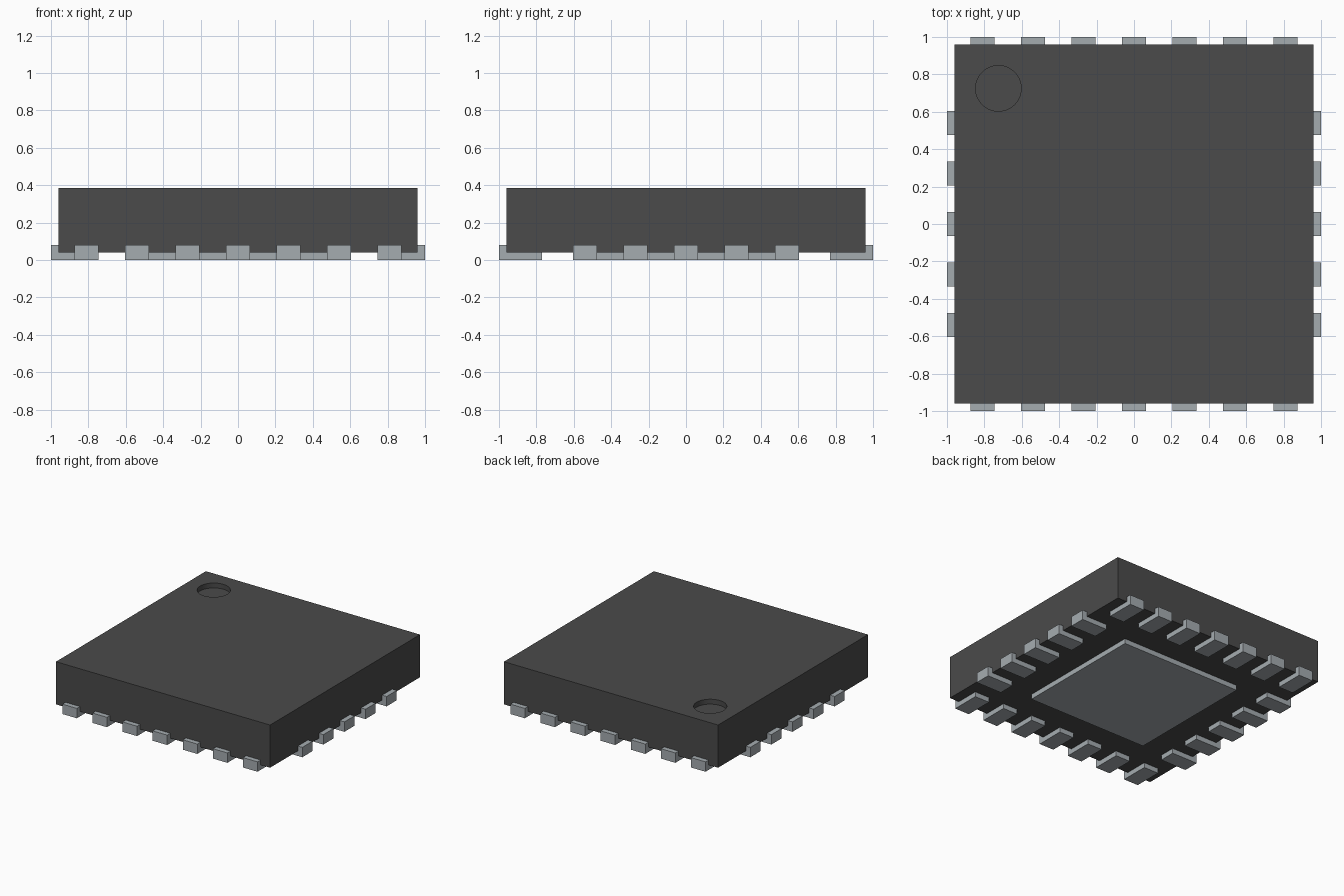
import bpy, bmesh, math
from mathutils import Matrix, Vector

cube = bpy.data.objects.get("Cube")
if cube:
    bpy.data.objects.remove(cube, do_unlink=True)


def material(name, rgb):
    mat = bpy.data.materials.new(name)
    mat.use_nodes = True
    mat.diffuse_color = (*rgb, 1)
    mat.node_tree.nodes["Principled BSDF"].inputs["Base Color"].default_value = (*rgb, 1)
    return mat


def finish(name, bm, mat):
    mesh = bpy.data.meshes.new(name)
    bm.to_mesh(mesh)
    bm.free()
    mesh.materials.append(mat)
    obj = bpy.data.objects.new(name, mesh)
    bpy.context.collection.objects.link(obj)
    return obj


def box(name, low, high, mat, angle=0):
    """Box between two corners, turned about the z axis."""
    low, high = Vector(low), Vector(high)
    bm = bmesh.new()
    bmesh.ops.create_cube(bm, size=1, matrix=Matrix.Rotation(angle, 4, 'Z')
                          @ Matrix.Translation((low + high) / 2)
                          @ Matrix.Diagonal((*(high - low), 1)))
    return finish(name, bm, mat)


plastic = material("dark grey plastic", (0.069, 0.069, 0.069))
metal = material("grey metal", (0.376, 0.413, 0.434))

BODY, TOP, STANDOFF = 0.96, 0.386, 0.04
PITCH, PIN_WIDTH, PIN_HEIGHT, PIN_INNER = 0.27, 0.13, 0.08, 0.77

# Package body with a round orientation dimple
body = box("package_body", (-BODY, -BODY, STANDOFF), (BODY, BODY, TOP), plastic)
bm = bmesh.new()
bmesh.ops.create_cone(bm, cap_ends=True, segments=48, radius1=0.122, radius2=0.122,
                      depth=0.08, matrix=Matrix.Translation((-0.725, 0.725, TOP)))
cutter = finish("dimple_cutter", bm, plastic)
cutter.hide_render = True
cut = body.modifiers.new("dimple", 'BOOLEAN')
cut.operation, cut.solver, cut.object = 'DIFFERENCE', 'EXACT', cutter
bpy.context.view_layer.objects.active = body
body.select_set(True)
bpy.ops.object.modifier_apply(modifier=cut.name)
bpy.data.objects.remove(cutter, do_unlink=True)
bpy.ops.object.shade_smooth_by_angle(angle=math.radians(30))

# Thermal pad under the body
box("thermal_pad", (-0.535, -0.535, 0), (0.535, 0.535, STANDOFF), metal)

# Contact pins: seven on front and back, five on each side
for side, (edge, count) in enumerate([("front", 7), ("left", 5), ("back", 7), ("right", 5)]):
    for i in range(count):
        x = (i - (count - 1) / 2) * PITCH
        box(f"{edge}_pin_{i + 1}", (x - PIN_WIDTH / 2, -1, 0),
            (x + PIN_WIDTH / 2, -PIN_INNER, PIN_HEIGHT), metal, side * math.pi / 2)
